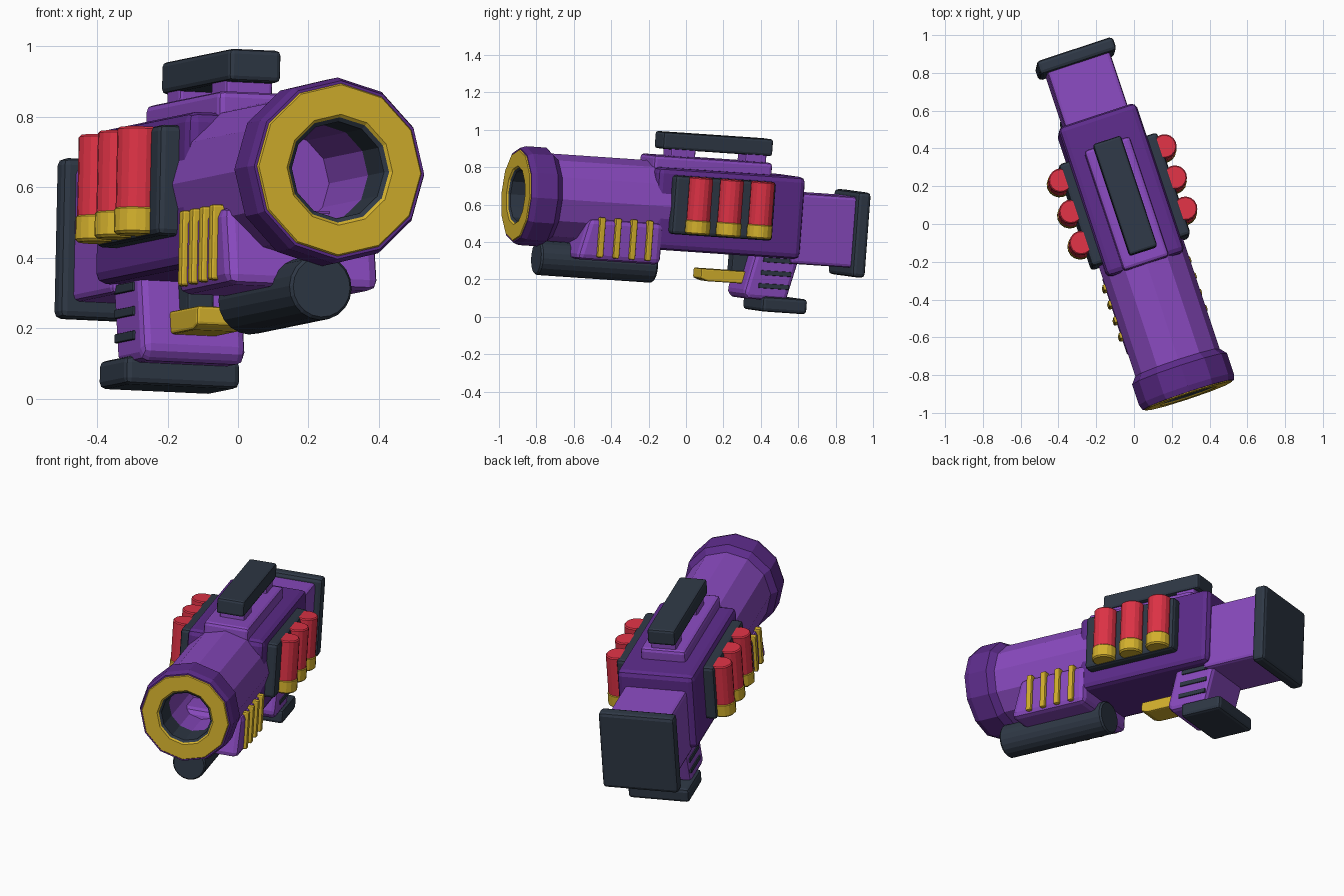
import bpy, bmesh, math
from mathutils import Matrix, Vector

cube = bpy.data.objects.get("Cube")
if cube:
    bpy.data.objects.remove(cube, do_unlink=True)


def material(name, rgb):
    m = bpy.data.materials.new(name)
    m.use_nodes = True
    m.diffuse_color = (*rgb, 1)
    m.node_tree.nodes["Principled BSDF"].inputs["Base Color"].default_value = (*rgb, 1)
    return m


VIOLET = material("light purple", (0.25, 0.068, 0.52))
PLUM = material("dark purple", (0.11, 0.025, 0.26))
GOLD = material("gold", (0.66, 0.44, 0.026))
RED = material("red", (0.73, 0.032, 0.06))
SLATE = material("dark slate", (0.028, 0.04, 0.061))

# The blaster is built along y, then posed: yawed, muzzle slightly up, slight roll
POSE = (Matrix.Translation((-0.014, 0, 0.588))
        @ Matrix.Rotation(math.radians(18.4), 4, 'Z')
        @ Matrix.Rotation(math.radians(-3.7), 4, 'X')
        @ Matrix.Rotation(math.radians(2.5), 4, 'Y'))


def finish(name, bm, mats, bevel=0.0):
    bmesh.ops.recalc_face_normals(bm, faces=bm.faces)
    mesh = bpy.data.meshes.new(name)
    bm.to_mesh(mesh)
    bm.free()
    for m in mats:
        mesh.materials.append(m)
    ob = bpy.data.objects.new(name, mesh)
    ob.matrix_world = POSE
    bpy.context.collection.objects.link(ob)
    if bevel:
        mod = ob.modifiers.new("bevel", 'BEVEL')
        mod.width = bevel
        mod.segments = 2
        mod.limit_method = 'ANGLE'
        mod.angle_limit = math.radians(40)
    return ob


def prism(name, mat, side, x0, x1, bevel=0.0):
    """Side profile of (y, z) points extruded from x0 to x1."""
    bm = bmesh.new()
    face = bm.faces.new([bm.verts.new((x0, y, z)) for y, z in side])
    ext = bmesh.ops.extrude_face_region(bm, geom=[face])["geom"]
    bmesh.ops.translate(bm, vec=(x1 - x0, 0, 0),
                        verts=[v for v in ext if isinstance(v, bmesh.types.BMVert)])
    return finish(name, bm, [mat], bevel)


def box(name, mat, x, y, z, bevel=0.0):
    side = [(y[0], z[0]), (y[1], z[0]), (y[1], z[1]), (y[0], z[1])]
    return prism(name, mat, side, x[0], x[1], bevel)


def lathe(name, profile, bands, mats, sides, axis='Y', at=(0, 0, 0)):
    """Closed (radius, position) profile turned about an axis; bands gives the material per step."""
    bm = bmesh.new()
    rings = []
    for r, p in profile:
        ring = []
        for i in range(sides):
            a = math.tau * i / sides
            c, s = r * math.cos(a), r * math.sin(a)
            ring.append(bm.verts.new(Vector((c, p, s) if axis == 'Y' else (c, s, p)) + Vector(at)))
        rings.append(ring)
    for a, b, band in zip(rings, rings[1:], bands):
        for i in range(sides):
            j = (i + 1) % sides
            bm.faces.new((a[i], a[j], b[j], b[i])).material_index = band
    bmesh.ops.remove_doubles(bm, verts=bm.verts, dist=0.0001)
    return finish(name, bm, mats)


# Barrel with flared muzzle, gold face and hollow bore
lathe("barrel",
      [(0, -0.15), (0.235, -0.15), (0.235, -0.775), (0.265, -0.81), (0.265, -0.925),
       (0.254, -0.956), (0.246, -0.956), (0.242, -0.962), (0.158, -0.962), (0.150, -0.954),
       (0.138, -0.945), (0.138, -0.80), (0.138, -0.45), (0, -0.45)],
      [0, 0, 1, 1, 1, 1, 2, 2, 2, 3, 3, 0, 0], [VIOLET, PLUM, GOLD, SLATE], 12)

# Receiver, top plate and sight rail
box("receiver", PLUM, (-0.217, 0.217), (-0.24, 0.595), (-0.235, 0.205), 0.03)
box("top_plate", VIOLET, (-0.127, 0.127), (-0.24, 0.43), (0.15, 0.267), 0.018)
for label, y in (("front", (-0.13, 0.01)), ("rear", (0.29, 0.41))):
    box(label + "_rail_mount", VIOLET, (-0.07, 0.07), y, (0.25, 0.32), 0.01)
box("sight_rail", SLATE, (-0.078, 0.078), (-0.18, 0.44), (0.302, 0.393), 0.014)

# Stock and shoulder pad
box("stock", VIOLET, (-0.175, 0.175), (0.55, 0.92), (-0.262, 0.118), 0.018)
box("shoulder_pad", SLATE, (-0.213, 0.213), (0.893, 0.968), (-0.31, 0.146), 0.02)

# Fore-end housing and tube underneath
prism("fore_housing", VIOLET,
      [(-0.61, -0.09), (-0.665, -0.315), (-0.19, -0.315), (-0.19, -0.09)], -0.227, 0.227, 0.03)
lathe("under_tube",
      [(0, -0.82), (0.085, -0.82), (0.093, -0.81), (0.093, -0.17), (0.085, -0.16), (0, -0.16)],
      [0] * 5, [SLATE], 20, at=(0, 0, -0.325))

# Grip, base plate and trigger parts
prism("grip", VIOLET,
      [(0.365, -0.2), (0.31, -0.44), (0.34, -0.465), (0.555, -0.465), (0.62, -0.2)],
      -0.155, 0.155, 0.024)
box("grip_base", SLATE, (-0.172, 0.172), (0.415, 0.668), (-0.527, -0.447), 0.018)
box("trigger", SLATE, (-0.04, 0.04), (0.27, 0.38), (-0.34, -0.2), 0.008)
prism("trigger_guard", GOLD,
      [(0.09, -0.322), (0.09, -0.375), (0.13, -0.388), (0.42, -0.388), (0.42, -0.322)],
      -0.07, 0.07, 0.008)

# Details repeated on both sides
for side, s in (("left", 1), ("right", -1)):
    for i in range(4):
        y = -0.54 + 0.09 * i
        box(f"{side}_fore_rib_{i + 1}", GOLD, (s * 0.2, s * 0.245),
            (y - 0.017, y + 0.017), (-0.297, -0.082), 0.008)
    for i in range(3):
        z = -0.25 - 0.07 * i
        y = 0.405 - 0.008 * i
        box(f"{side}_grip_slot_{i + 1}", SLATE, (s * 0.13, s * 0.162),
            (y, y + 0.17), (z - 0.013, z + 0.013), 0.004)
    box(side + "_shell_holder", SLATE, (s * 0.19, s * 0.275), (-0.16, 0.41), (-0.145, 0.17), 0.018)
    for i in range(3):
        lathe(f"{side}_shell_{i + 1}",
              [(0, -0.137), (0.06, -0.137), (0.068, -0.129), (0.068, -0.066), (0.064, -0.062),
               (0.064, 0.162), (0.058, 0.168), (0, 0.168)],
              [0, 0, 0, 0, 1, 1, 1], [GOLD, RED], 16, axis='Z',
              at=(s * 0.29, -0.022 + 0.174 * i, 0))
